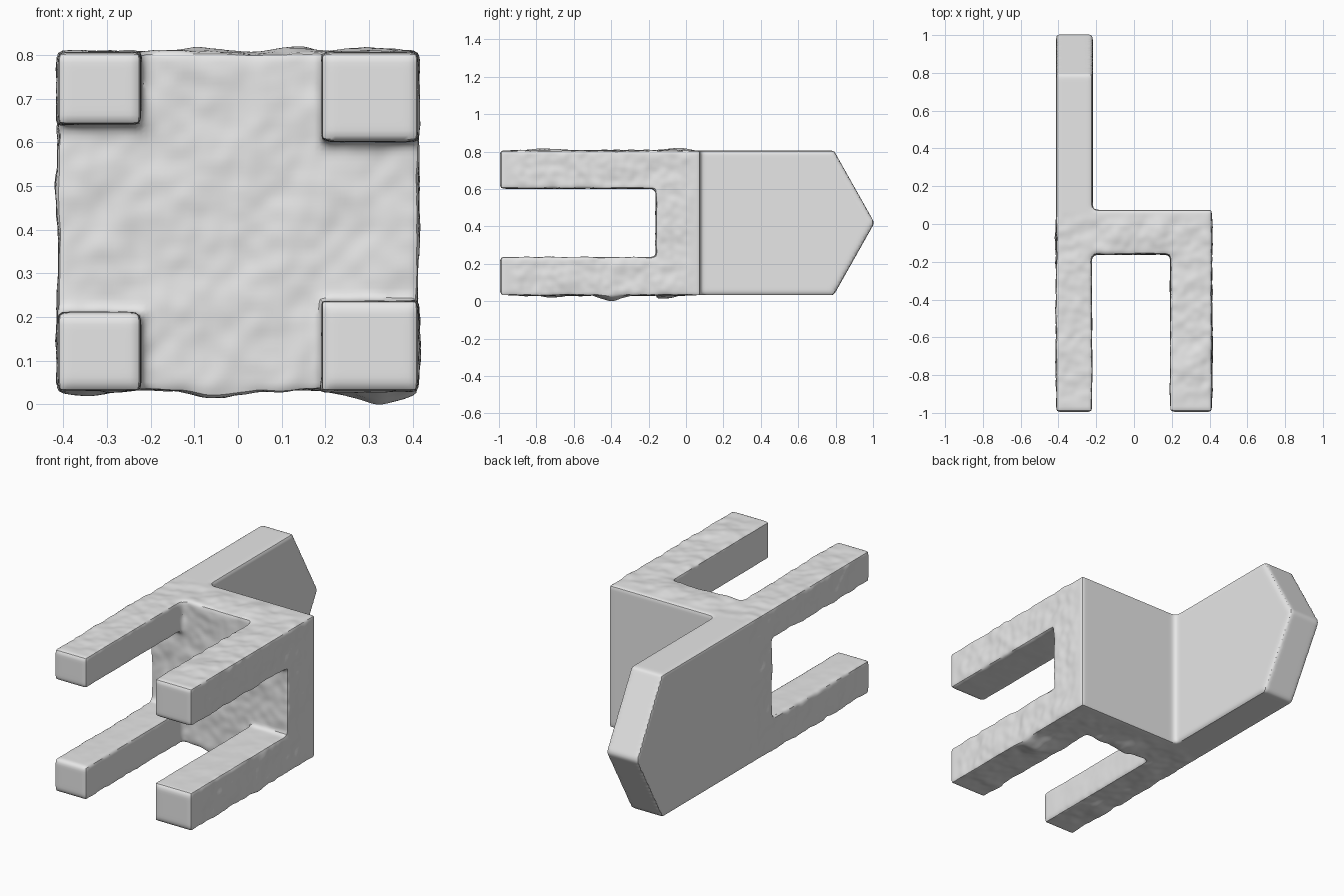
import bpy, bmesh, math
from mathutils import Vector, noise

if "Cube" in bpy.data.objects:
    bpy.data.objects.remove(bpy.data.objects["Cube"])

grey = bpy.data.materials.new("plain grey")
grey.diffuse_color = (0.8, 0.8, 0.8, 1)
grey.use_nodes = True
grey.node_tree.nodes["Principled BSDF"].inputs["Base Color"].default_value = grey.diffuse_color

X0, X1 = -0.412, 0.412      # chair width
Z0, Z1 = 0.036, 0.81        # chair depth
FRONT, SEAT_Y = -0.995, 0.075


def prism(name, outline, xa, xb):
    """Extrude a (y, z) outline from xa to xb."""
    bm = bmesh.new()
    face = bm.faces.new([bm.verts.new((xa, y, z)) for y, z in outline])
    ext = bmesh.ops.extrude_face_region(bm, geom=[face])
    verts = [g for g in ext["geom"] if isinstance(g, bmesh.types.BMVert)]
    bmesh.ops.translate(bm, verts=verts, vec=(xb - xa, 0, 0))
    bmesh.ops.recalc_face_normals(bm, faces=bm.faces)
    mesh = bpy.data.meshes.new(name)
    bm.to_mesh(mesh)
    bm.free()
    ob = bpy.data.objects.new(name, mesh)
    bpy.context.collection.objects.link(ob)
    return ob


def slab(name, xa, xb, ya, yb, za, zb):
    return prism(name, [(ya, za), (yb, za), (yb, zb), (ya, zb)], xa, xb)


# Seat, pointed backrest and four legs
chair = slab("chair", X0, X1, -0.16, SEAT_Y, Z0, Z1)
parts = [
    prism("backrest", [(-0.1, Z0), (0.79, Z0), (1.008, 0.423), (0.79, Z1), (-0.1, Z1)],
          X0, -0.218),
    slab("leg_upper_left", X0, -0.222, FRONT, -0.1, 0.645, Z1),
    slab("leg_lower_left", X0, -0.222, FRONT, -0.1, Z0, 0.215),
    slab("leg_upper_right", 0.192, X1, FRONT, -0.1, 0.605, Z1),
    slab("leg_lower_right", 0.192, X1, FRONT, -0.1, Z0, 0.24),
]

# Fuse the parts and round the edges
for p in parts:
    mod = chair.modifiers.new("join", "BOOLEAN")
    mod.operation, mod.solver, mod.object = "UNION", "EXACT", p
mod = chair.modifiers.new("fuse", "REMESH")
mod.mode, mod.voxel_size = "VOXEL", 0.012
mod = chair.modifiers.new("soften", "SMOOTH")
mod.factor, mod.iterations = 0.5, 5
deps = bpy.context.evaluated_depsgraph_get()
fused = bpy.data.meshes.new_from_object(chair.evaluated_get(deps))
chair.modifiers.clear()
chair.data = fused
for p in parts:
    bpy.data.objects.remove(p)

# Hand-worked lumps on the outer sides of seat and legs
# (centre, direction, radius, height)
lumps = [
    ((0.32, -0.40, Z0), (0, 0, -1), 0.13, 0.030),
    ((-0.03, -0.12, Z0), (0, 0, -1), 0.12, 0.018),
    ((-0.35, -0.70, Z0), (0, 0, -1), 0.12, 0.013),
    ((-0.10, -0.05, Z1), (0, 0, 1), 0.11, 0.010),
    ((0.13, -0.05, Z1), (0, 0, 1), 0.11, 0.010),
    ((0.30, -0.75, Z1), (0, 0, 1), 0.13, 0.010),
]


def clamp(t):
    return max(0.0, min(1.0, t))


bm = bmesh.new()
bm.from_mesh(fused)
bm.normal_update()
moves = []
for v in bm.verts:
    c, n = v.co.copy(), v.normal.copy()
    mask = clamp((0.06 - c.y) / 0.08) * clamp((c.y + 0.97) / 0.08)
    outer = max(clamp((abs(c.z - 0.423) - 0.36) / 0.02), clamp((abs(c.x) - 0.395) / 0.01))
    if n.y < -0.5 and c.y > -0.3:
        outer = 0.7
    rough = noise.noise(c * 11) * 0.007 + noise.noise(c * 24) * 0.004
    move = n * rough * mask * (0.25 + 0.75 * outer)
    for centre, d, r, h in lumps:
        d = Vector(d)
        f = clamp(1 - (c - Vector(centre)).length / r)
        move += d * (h * f * f * (3 - 2 * f) * clamp(n.dot(d)))
    moves.append(move)
for v, m in zip(bm.verts, moves):
    v.co += m

# Set the chair on the floor
low = min(v.co.z for v in bm.verts)
bmesh.ops.translate(bm, verts=bm.verts, vec=(0, 0, -low))
bm.to_mesh(fused)
bm.free()

fused.materials.clear()
fused.materials.append(grey)
bpy.context.view_layer.objects.active = chair
chair.select_set(True)
bpy.ops.object.shade_smooth_by_angle(angle=math.radians(35))
